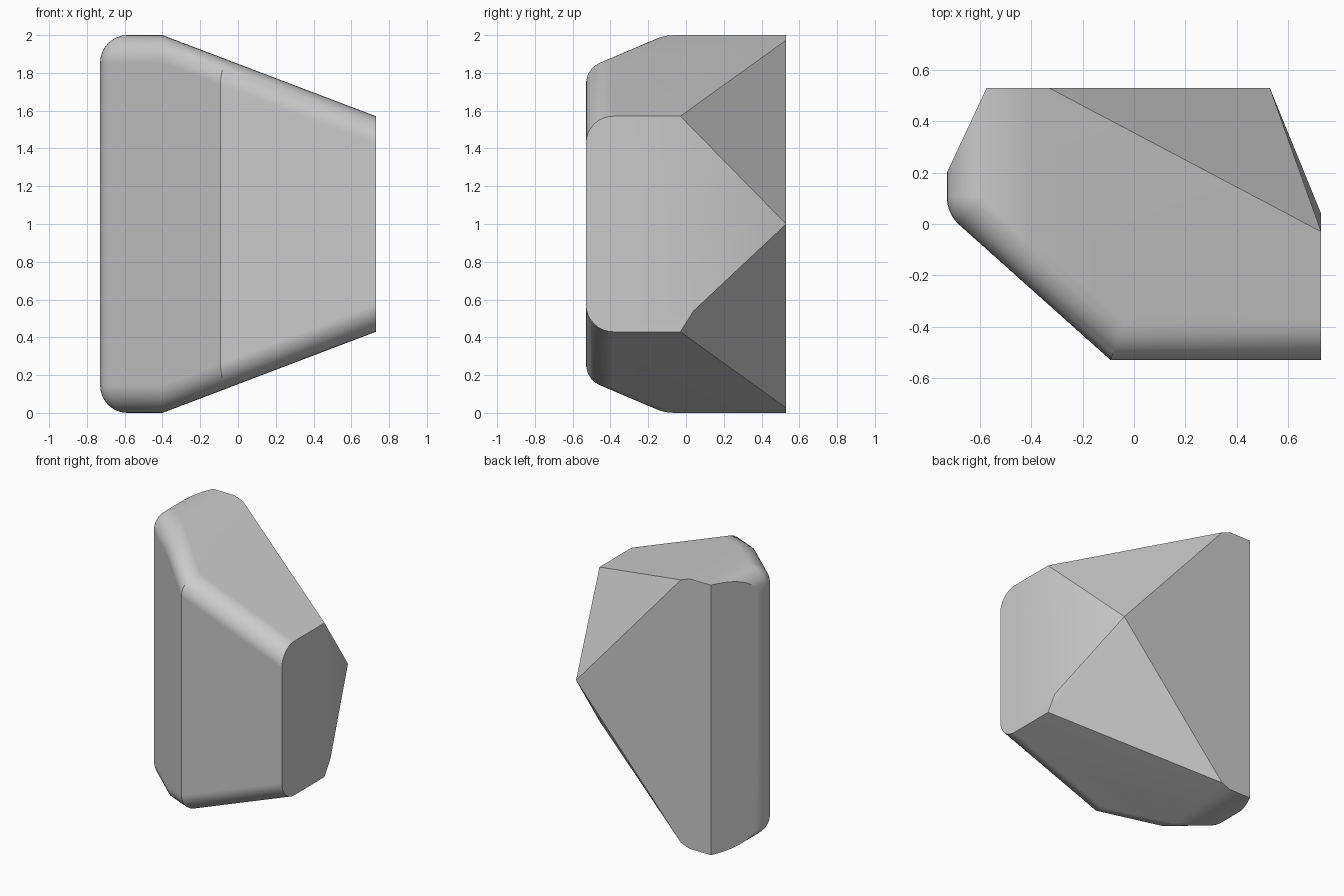
import bpy
import bmesh
import math
from mathutils import Vector

cube = bpy.data.objects.get("Cube")
if cube:
    bpy.data.objects.remove(cube, do_unlink=True)

HEIGHT = 2.0
HALF_X, HALF_Y = 0.73, 0.53
RADIUS = 0.145                       # rounding of the front rim
KINK_X = -0.4                        # where the top starts to slope down
STEPS = 8
CORNER = Vector((-HALF_X + RADIUS, 0.105))
SLANT = math.radians(228.2)          # direction the slanted front faces
NORMAL = Vector((math.cos(SLANT), math.sin(SLANT)))


def top(x):
    """Height of the upper surface before rounding."""
    return HEIGHT - 0.38 * max(0, x - KINK_X)


def outline(inset):
    """Plan outline of the front, moved inwards by the inset."""
    reach = NORMAL.dot(CORNER) + RADIUS - inset
    y = -HALF_Y + inset
    pts = [(HALF_X, y),
           ((reach - NORMAL.y * y) / NORMAL.x, y),
           (KINK_X, (reach - NORMAL.x * KINK_X) / NORMAL.y)]
    for i in range(STEPS + 1):
        a = math.pi + (SLANT - math.pi) * i / STEPS
        pts.append((CORNER.x + (RADIUS - inset) * math.cos(a),
                    CORNER.y + (RADIUS - inset) * math.sin(a)))
    pts.append((-HALF_X + inset, 0.2 + inset * 2.13))
    return pts


# Rounded front rim
points = []
for i in range(STEPS + 1):
    t = math.pi / 2 * i / STEPS
    for x, y in outline(RADIUS * (1 - math.cos(t))):
        points.append((x, y, top(x) - RADIUS * (1 - math.sin(t))))

# Back edge and cut corner
for x, y in ((-0.575, HALF_Y), (KINK_X, HALF_Y), (-0.33, HALF_Y), (HALF_X, -0.03)):
    points.append((x, y, top(x)))

# Lower half mirrors the upper half
points += [(x, y, HEIGHT - z) for x, y, z in points]

# Back point of the cut and the small lower bend of the end face
points += [(0.53, HALF_Y, HEIGHT / 2), (HALF_X, 0.04, 0.54)]

# Solid body
bm = bmesh.new()
for p in points:
    bm.verts.new(p)
bmesh.ops.remove_doubles(bm, verts=bm.verts[:], dist=0.0005)
bmesh.ops.convex_hull(bm, input=bm.verts[:], use_existing_faces=False)
loose = [v for v in bm.verts if not v.link_faces]
bmesh.ops.delete(bm, geom=loose, context='VERTS')
bmesh.ops.dissolve_limit(bm, angle_limit=math.radians(0.6),
                         verts=bm.verts[:], edges=bm.edges[:])
bmesh.ops.recalc_face_normals(bm, faces=bm.faces[:])
mesh = bpy.data.meshes.new("stone_block")
bm.to_mesh(mesh)
bm.free()
body = bpy.data.objects.new("stone_block", mesh)
bpy.context.collection.objects.link(body)

# Plain grey material
grey = bpy.data.materials.new("light_grey")
grey.use_nodes = True
grey.diffuse_color = (0.6, 0.6, 0.6, 1)
grey.node_tree.nodes["Principled BSDF"].inputs["Base Color"].default_value = (0.6, 0.6, 0.6, 1)
mesh.materials.append(grey)

# Smooth rounding with flat large faces
bpy.ops.object.select_all(action='DESELECT')
body.select_set(True)
bpy.context.view_layer.objects.active = body
bpy.ops.object.shade_smooth_by_angle(angle=math.radians(30))
weighted = body.modifiers.new("flat_faces", 'WEIGHTED_NORMAL')
weighted.keep_sharp = True
